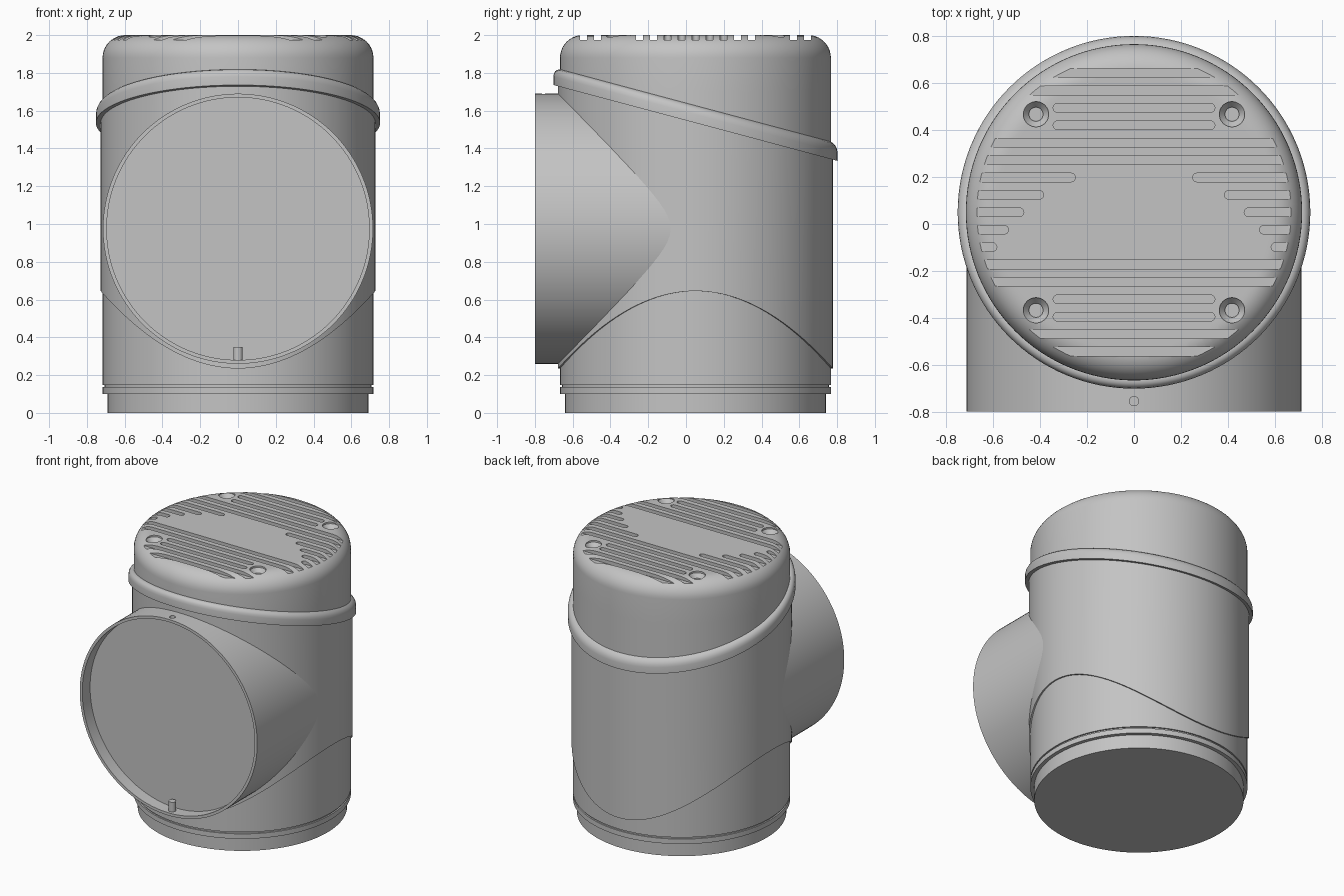
import bpy, bmesh
from math import sin, cos, pi, radians
from mathutils import Matrix, Vector

if "Cube" in bpy.data.objects:
    bpy.data.objects.remove(bpy.data.objects["Cube"])

SEG = 128
AXIS_Y = 0.05          # centre line of the upright body
TOP = 2.0
PIPE_Z = 0.975

grey = bpy.data.materials.new("plain grey")
grey.use_nodes = True
grey.diffuse_color = (0.55, 0.55, 0.55, 1)
grey.node_tree.nodes["Principled BSDF"].inputs["Base Color"].default_value = (0.55, 0.55, 0.55, 1)


def finish(name, bm, matrix=Matrix()):
    bm.transform(matrix)
    bmesh.ops.recalc_face_normals(bm, faces=bm.faces[:])
    mesh = bpy.data.meshes.new(name)
    bm.to_mesh(mesh)
    bm.free()
    mesh.materials.append(grey)
    obj = bpy.data.objects.new(name, mesh)
    bpy.context.collection.objects.link(obj)
    return obj


def activate(obj):
    bpy.ops.object.select_all(action='DESELECT')
    obj.select_set(True)
    bpy.context.view_layer.objects.active = obj


def lathe(name, profile, matrix, closed=False, seg=SEG):
    """Revolve (radius, height) points; a height may be a function of the angle."""
    bm = bmesh.new()
    loops = []
    for r, z in profile:
        angles = [2 * pi * i / seg for i in range(seg)]
        loops.append([bm.verts.new((r * cos(a), r * sin(a), z(a) if callable(z) else z))
                      for a in angles])
    pairs = list(zip(loops, loops[1:]))
    if closed:
        pairs.append((loops[-1], loops[0]))
    else:
        bm.faces.new(loops[0])
        bm.faces.new(loops[-1])
    for a, b in pairs:
        for i in range(seg):
            j = (i + 1) % seg
            bm.faces.new((a[i], a[j], b[j], b[i]))
    return finish(name, bm, matrix)


def cut(obj, cutter):
    mod = obj.modifiers.new("cut", 'BOOLEAN')
    mod.operation = 'DIFFERENCE'
    mod.solver = 'EXACT'
    mod.object = cutter
    activate(obj)
    bpy.ops.object.modifier_apply(modifier=mod.name)
    bpy.data.objects.remove(cutter)


def slot(bm, x0, x1, y, half=0.0185):
    """Add a round-ended bar used to cut one vent slot."""
    ring = []
    for cx, start in ((x1 - half, -pi / 2), (x0 + half, pi / 2)):
        for k in range(9):
            a = start + pi * k / 8
            ring.append((cx + half * cos(a), y + half * sin(a)))
    low = [bm.verts.new((x, yy, TOP - 0.025)) for x, yy in ring]
    high = [bm.verts.new((x, yy, TOP + 0.05)) for x, yy in ring]
    bm.faces.new(low)
    bm.faces.new(high)
    for i in range(len(ring)):
        j = (i + 1) % len(ring)
        bm.faces.new((low[i], low[j], high[j], high[i]))


upright = Matrix.Translation((0, AXIS_Y, 0))

# Upright body: foot, groove, wall and rounded cap
fillet = 0.12
profile = [(0.691, 0), (0.691, 0.1), (0.717, 0.1), (0.717, 0.136),
           (0.707, 0.136), (0.707, 0.148), (0.717, 0.148), (0.717, 1.7)]
profile += [(0.717 - fillet + fillet * cos(a), TOP - fillet + fillet * sin(a))
            for a in [pi / 2 * k / 10 for k in range(11)]]
profile.append((0.58, TOP))
body = lathe("body", profile, upright)

# Vent slots in the cap: central gaps and short rows between the screws
gaps = {6: 0.25, 7: 0.385, 8: 0.47, 9: 0.535, 10: 0.585}
bm = bmesh.new()
for i in range(17):
    y = AXIS_Y + (8 - i) * 0.0742
    if i in gaps:
        slot(bm, gaps[i], 0.85, y)
        slot(bm, -0.85, -gaps[i], y)
    elif i in (2, 3, 13, 14):
        slot(bm, -0.345, 0.345, y)
    else:
        slot(bm, -0.85, 0.85, y)
cut(body, finish("slot_cutter", bm))

# Countersunk screw holes
for sx in (-1, 1):
    for sy in (-1, 1):
        place = Matrix.Translation((sx * 0.418, AXIS_Y + sy * 0.418, TOP))
        cut(body, lathe("screw_cutter", [(0.03, -0.05), (0.03, -0.04), (0.054, -0.012), (0.054, 0.03)],
                        place, seg=32))


# Sleeve with a wavy lower edge and a sloping upper edge
def slope(r, offset):
    return lambda a: 1.535 + offset - 0.267 * r * sin(a)


def wave(a):
    return 0.235 + 0.41 * cos(a) ** 2


sleeve = lathe("sleeve", [(0.705, wave), (0.727, wave), (0.727, slope(0.727, 0.03)),
                          (0.705, slope(0.705, 0.03))], upright, closed=True)

# Sloping collar with a rounded shoulder
collar_profile = [(0.705, 0), (0.752, 0), (0.752, 0.045), (0.749, 0.062), (0.742, 0.076),
                  (0.731, 0.086), (0.717, 0.092), (0.705, 0.092)]
collar = lathe("collar", [(r, slope(r, h)) for r, h in collar_profile], upright, closed=True)

# Horizontal pipe with a recessed end
sideways = Matrix.Translation((0, 0, PIPE_Z)) @ Matrix.Rotation(radians(90), 4, 'X')
pipe = lathe("front_pipe", [(0.715, 0), (0.715, 0.8), (0.695, 0.8), (0.695, 0.71)], sideways)

# Small hole in the pipe wall above, small peg inside below
cut(pipe, lathe("hole_cutter", [(0.02, 1.6), (0.02, 1.75)],
                Matrix.Translation((0, -0.755, 0)), seg=24))
peg = lathe("pipe_peg", [(0.025, 0.27), (0.025, 0.35)], Matrix.Translation((0, -0.755, 0)), seg=24)

for obj in (body, sleeve, collar, pipe, peg):
    activate(obj)
    bpy.ops.object.shade_smooth_by_angle(angle=radians(30))
